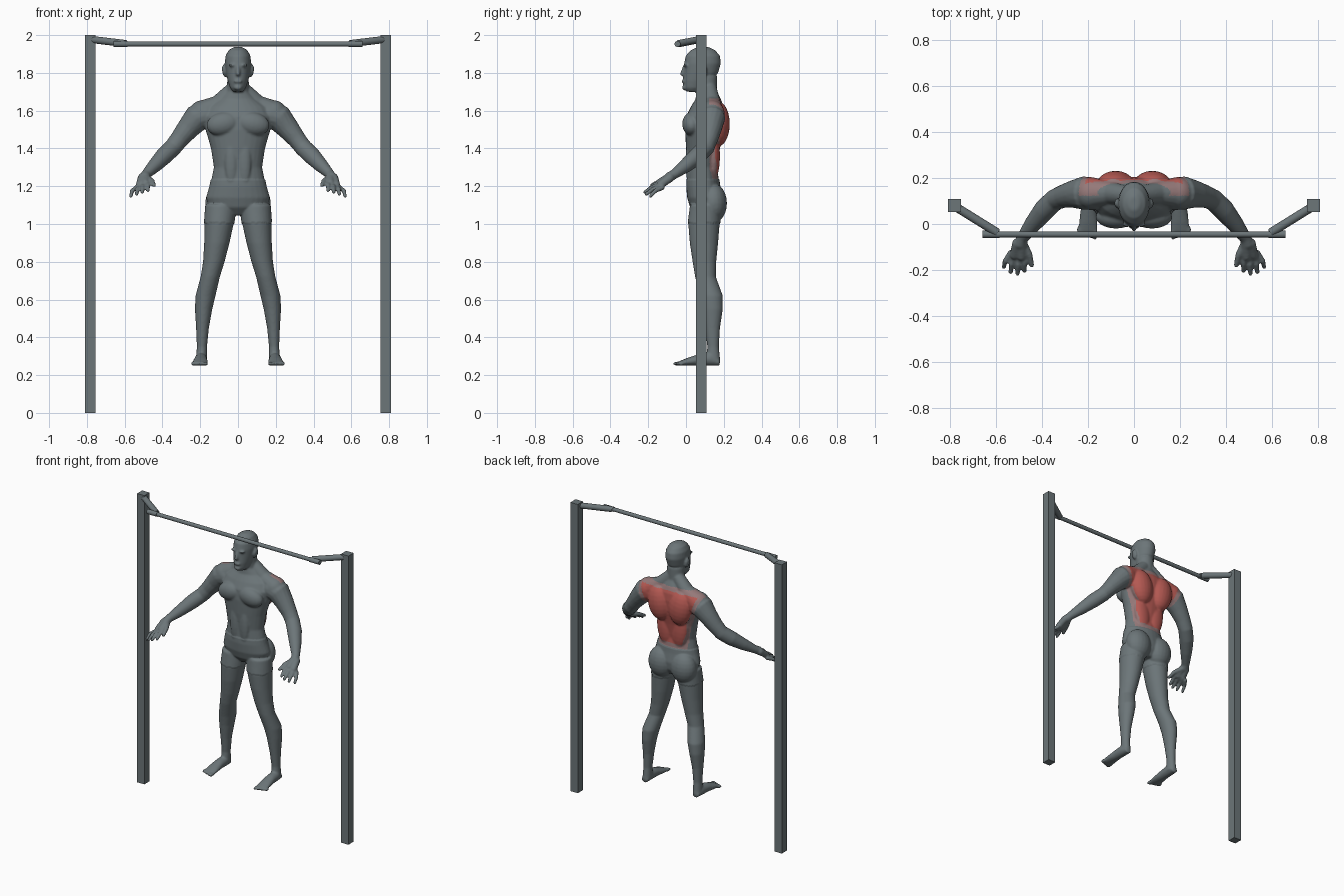
import bpy, bmesh, math
from mathutils import Vector, Matrix

default = bpy.data.objects.get("Cube")
if default:
    bpy.data.objects.remove(default, do_unlink=True)


def material(name, rgb):
    mat = bpy.data.materials.new(name)
    mat.use_nodes = True
    mat.diffuse_color = (*rgb, 1)
    mat.node_tree.nodes["Principled BSDF"].inputs["Base Color"].default_value = (*rgb, 1)
    return mat


GREY = material("slate grey", (0.15, 0.18, 0.19))
RED = material("muscle red", (0.46, 0.10, 0.085))
PINK = material("faded pink", (0.30, 0.19, 0.19))
SIDES = (1, -1)
body = bmesh.new()


def skin(rings):
    """Bridge closed rings of points and cap both ends."""
    loops = [[body.verts.new(p) for p in ring] for ring in rings]
    for a, b in zip(loops, loops[1:]):
        for i in range(len(a)):
            j = (i + 1) % len(a)
            body.faces.new((a[i], a[j], b[j], b[i]))
    body.faces.new(loops[0][::-1])
    body.faces.new(loops[-1])


def ellipse(center, u, v, n=28):
    turns = [2 * math.pi * i / n for i in range(n)]
    return [center + u * math.cos(t) + v * math.sin(t) for t in turns]


def column(rows, side=1):
    """Loft level ellipses: height, x centre, half width, front y, back y."""
    skin([ellipse(Vector((side * x, (f + b) / 2, z)), Vector((w, 0, 0)),
                  Vector((0, (b - f) / 2, 0))) for z, x, w, f, b in rows])


def tube(rows, side=1):
    """Loft round sections along a path: x, y, z, radius."""
    pts = [Vector((side * x, y, z)) for x, y, z, r in rows]
    rings = []
    for i, p in enumerate(pts):
        along = (pts[min(i + 1, len(pts) - 1)] - pts[max(i - 1, 0)]).normalized()
        u = along.cross(Vector((0, 0, 1))).normalized()
        rings.append(ellipse(p, u * rows[i][3], along.cross(u) * rows[i][3], 16))
    skin(rings)
    for p, row in ((pts[0], rows[0]), (pts[-1], rows[-1])):
        blob(p, (row[3],) * 3)


def blob(center, radii, side=1, tilt=0):
    x, y, z = center
    m = (Matrix.Translation((side * x, y, z)) @ Matrix.Rotation(side * tilt, 4, 'Y')
         @ Matrix.Diagonal((*radii, 1)))
    bmesh.ops.create_uvsphere(body, u_segments=20, v_segments=12, radius=1, matrix=m)


# Torso and neck
column([(1.05, 0, .07, .06, .16), (1.09, 0, .15, .025, .185), (1.14, 0, .165, .01, .19),
        (1.2, 0, .148, .005, .178), (1.3, 0, .128, .01, .165), (1.4, 0, .143, 0, .18),
        (1.5, 0, .172, -.005, .2), (1.57, 0, .18, 0, .205), (1.62, 0, .155, .025, .2),
        (1.66, 0, .1, .05, .185), (1.7, 0, .06, .055, .165), (1.78, 0, .056, .05, .165)])

# Head
column([(1.7, 0, .026, .004, .07), (1.72, 0, .042, -.012, .1), (1.76, 0, .055, -.015, .14),
        (1.8, 0, .064, -.012, .17), (1.85, 0, .07, -.01, .185), (1.89, 0, .066, -.002, .18),
        (1.92, 0, .05, .025, .155), (1.937, 0, .022, .06, .12)])
tube([(0, -.01, 1.835, .007), (0, -.02, 1.795, .012)])
blob((0, -.014, 1.755), (.024, .01, .008))
blob((0, -.007, 1.722), (.022, .014, .014))

for s in SIDES:
    # Ears and brows
    blob((.073, .09, 1.81), (.011, .022, .033), s, .15)
    blob((.03, -.002, 1.84), (.022, .012, .007), s)
    # Chest, back, shoulder and hip muscles
    blob((.078, .03, 1.53), (.09, .05, .062), s, .2)
    blob((.08, .17, 1.53), (.082, .062, .12), s, .15)
    blob((.055, .145, 1.36), (.06, .035, .13), s, .1)
    blob((.085, .145, 1.11), (.085, .068, .1), s)
    blob((.035, .02, 1.33), (.035, .022, .13), s)
    tube([(.03, .125, 1.71, .04), (.1, .135, 1.635, .05), (.19, .135, 1.585, .07)], s)
    # Arm
    tube([(.17, .13, 1.575, .07), (.22, .135, 1.56, .073), (.265, .13, 1.505, .06),
          (.31, .12, 1.45, .05), (.345, .105, 1.405, .047), (.39, .062, 1.362, .047),
          (.44, 0, 1.31, .038), (.485, -.06, 1.265, .026), (.495, -.085, 1.25, .027)], s)
    # Palm, fingers and thumb
    tube([(.487, -.085, 1.25, .024), (.49, -.14, 1.218, .021)], s)
    tube([(.507, -.085, 1.245, .024), (.52, -.135, 1.208, .021)], s)
    for k, reach in enumerate((.075, .088, .08, .058)):
        x, z = .477 + .02 * k, 1.222 - .01 * k
        tube([(x, -.125, z, .013), (x + .008 * k, -.13 - reach * .55, z - .016, .012),
              (x + .01 * k, -.13 - reach, z - .044, .01)], s)
    tube([(.482, -.085, 1.243, .018), (.455, -.135, 1.228, .014),
          (.445, -.18, 1.205, .011)], s)
    # Leg
    column([(1.1, .09, .08, .025, .18), (1., .1, .077, .012, .178), (.9, .112, .067, .02, .17),
            (.8, .128, .057, .035, .16), (.72, .147, .051, .048, .158),
            (.62, .172, .053, .072, .195), (.55, .182, .046, .085, .195),
            (.45, .188, .034, .1, .18), (.35, .191, .027, .113, .174),
            (.27, .193, .03, .105, .182)], s)
    # Foot: upright sections from heel to ball, then toes
    foot = [(.178, .022, .035), (.13, .032, .07), (.07, .034, .062), (.01, .04, .042),
            (-.03, .042, .026)]
    skin([ellipse(Vector((s * (.195 + (.15 - y) * .03), y, .25 + h / 2)),
                  Vector((w, 0, 0)), Vector((0, 0, h / 2))) for y, w, h in foot])
    for k in range(5):
        blob((.17 + .017 * k, -.045 + .005 * k, .261), (.011, .026 - .002 * k, .011), s)

# Fuse the parts into one skin
bmesh.ops.recalc_face_normals(body, faces=body.faces)
mesh = bpy.data.meshes.new("athlete_body")
body.to_mesh(mesh)
body.free()
athlete = bpy.data.objects.new("athlete_body", mesh)
bpy.context.collection.objects.link(athlete)
bpy.context.view_layer.objects.active = athlete
athlete.select_set(True)
remesh = athlete.modifiers.new("fuse", 'REMESH')
remesh.mode = 'VOXEL'
remesh.voxel_size = .006
relax = athlete.modifiers.new("relax", 'SMOOTH')
relax.factor = .5
relax.iterations = 5
for mod in ("fuse", "relax"):
    bpy.ops.object.modifier_apply(modifier=mod)
mesh = athlete.data

# Raise the shorts slightly above the skin
normals = [v.normal.copy() for v in mesh.vertices]
for v, n in zip(mesh.vertices, normals):
    if 1.005 < v.co.z < 1.235 and abs(v.co.x) < .25:
        v.co += n * .004

# Highlight the back muscles with a faded border
mesh.materials.clear()
for mat in (GREY, PINK, RED):
    mesh.materials.append(mat)


def back_zone(c, n):
    width = .11 + .36 * max(0, c.z - 1.27)
    inset = min(width - abs(c.x), c.z - 1.24, 1.665 - c.z, c.y - .125, .06 * (n.y + .3))
    return 2 if inset > .028 else 1 if inset > 0 else 0


for poly in mesh.polygons:
    poly.material_index = back_zone(poly.center, poly.normal)
bpy.ops.object.shade_smooth()


# Frame
def finish(name):
    obj = bpy.context.object
    obj.name = name
    obj.data.materials.append(GREY)
    return obj


def rod(name, a, b, radius):
    a, b = Vector(a), Vector(b)
    bpy.ops.mesh.primitive_cylinder_add(vertices=20, radius=radius, depth=(b - a).length,
                                        location=(a + b) / 2)
    obj = finish(name)
    obj.rotation_euler = (b - a).to_track_quat('Z', 'Y').to_euler()
    bpy.ops.object.shade_smooth_by_angle()


for s, label in zip(SIDES, ("left", "right")):
    bpy.ops.mesh.primitive_cube_add(size=1, location=(s * .782, .08, 1))
    post = finish(label + "_post")
    post.scale = (.056, .056, 2)
    rod(label + "_bracket", (s * .785, .08, 1.978), (s * .595, -.038, 1.955), .019)
    rod(label + "_grip", (s * .66, -.045, 1.953), (s * .585, -.045, 1.953), .016)
rod("pull_up_bar", (-.62, -.045, 1.953), (.62, -.045, 1.953), .013)
